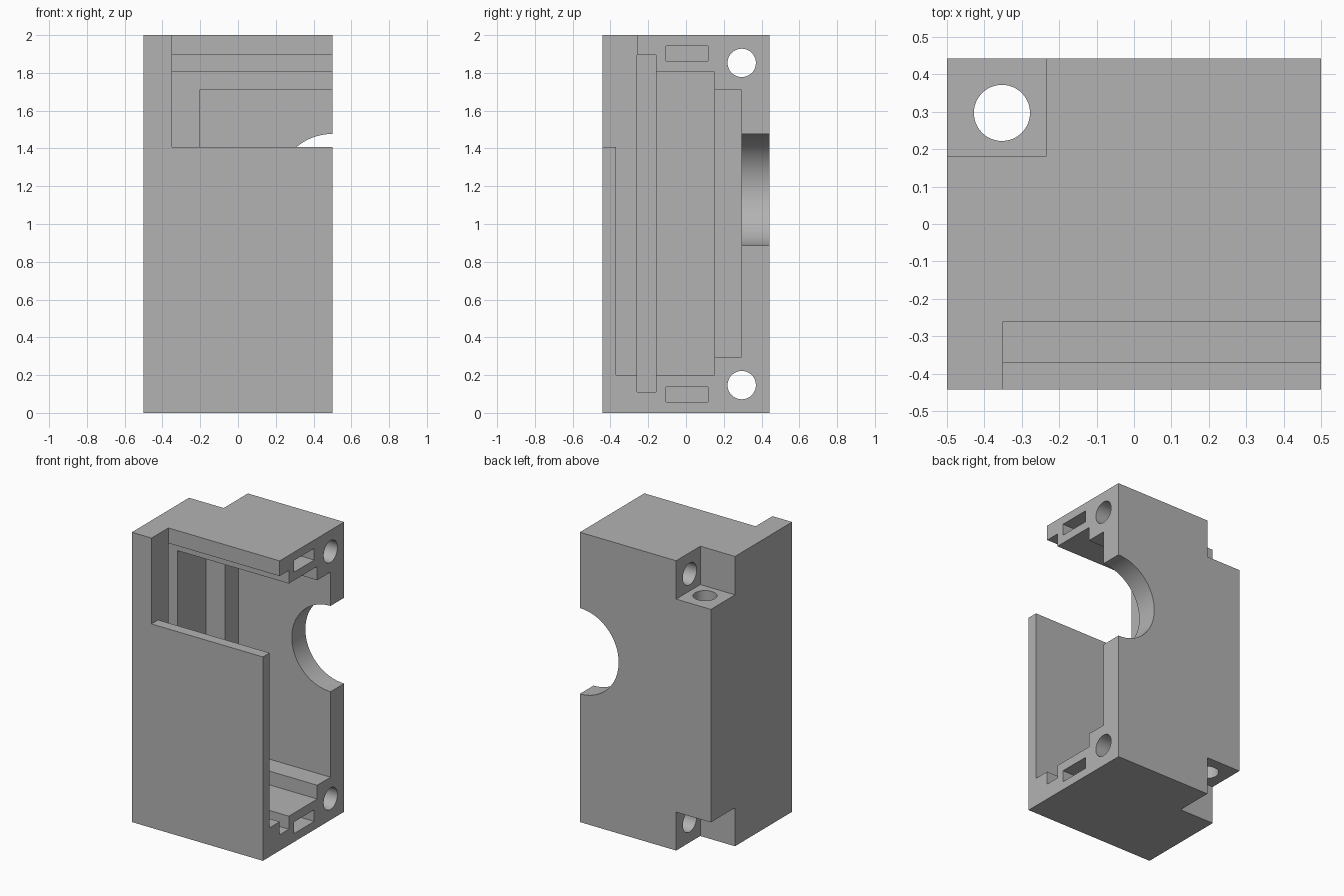
import bpy
from mathutils import Vector

cube = bpy.data.objects.get("Cube")
if cube:
    bpy.data.objects.remove(cube, do_unlink=True)

grey = bpy.data.materials.new("plain grey")
grey.use_nodes = True
colour = (0.45, 0.45, 0.45, 1)
grey.diffuse_color = colour
grey.node_tree.nodes["Principled BSDF"].inputs["Base Color"].default_value = colour


def box(name, low, high):
    low, high = Vector(low), Vector(high)
    bpy.ops.mesh.primitive_cube_add(size=1, location=(low + high) / 2)
    ob = bpy.context.object
    ob.name = name
    ob.scale = high - low
    bpy.ops.object.transform_apply(location=True, rotation=True, scale=True)
    return ob


def drill(name, centre, radius, length, axis):
    turn = {"x": (0, 1.570796, 0), "y": (1.570796, 0, 0), "z": (0, 0, 0)}[axis]
    bpy.ops.mesh.primitive_cylinder_add(
        vertices=64, radius=radius, depth=length, location=centre, rotation=turn)
    ob = bpy.context.object
    ob.name = name
    bpy.ops.object.transform_apply(location=True, rotation=True, scale=True)
    return ob


# Solid block
W, D, H = 0.5, 0.443, 2.0
OUT = 0.7  # beyond the open side
housing = box("housing", (-W, -D, 0), (W, D, H))
housing.data.materials.append(grey)

# Stepped cavity, open to one side, with a deeper plate groove
cutters = [
    box("main_cavity", (-0.35, -0.37, 0.2), (OUT, 0.15, 1.805)),
    box("plate_groove", (-0.443, -0.26, 0.11), (OUT, -0.16, 1.895)),
    box("rear_pocket", (-0.203, 0, 0.295), (OUT, 0.295, 1.71)),
    # Front opening above the front panel
    box("front_opening", (-0.35, -OUT, 1.407), (OUT, -0.26, H + 0.2)),
    box("groove_mouth", (-0.35, -0.4, 1.5), (OUT, -0.2, 1.895)),
    # Round port in the rear wall and the long upright bore
    drill("rear_port", (W, 0.4, 1.181), 0.296, 0.5, "y"),
    drill("upright_bore", (-0.353, 0.297, 1), 0.075, 3, "z"),
]

# Features repeated at the top and bottom ends
for end, mirrored in (("upper", False), ("lower", True)):
    def z(v):
        return H - v if mirrored else v
    c = 0.265
    cutters += [
        box(end + "_corner_notch", (-OUT, 0.18, min(z(H - c), z(H + 0.2))),
            (-0.235, OUT, max(z(H - c), z(H + 0.2)))),
        drill(end + "_cross_bore", (0.1, 0.295, z(1.853)), 0.075, 1.8, "x"),
        box(end + "_key_slot", (0.3, -0.105, min(z(1.862), z(1.942))),
            (OUT, 0.117, max(z(1.862), z(1.942)))),
    ]

# Cut everything out of the block
for cutter in cutters:
    cutter.hide_render = True
    mod = housing.modifiers.new(cutter.name, "BOOLEAN")
    mod.operation = "DIFFERENCE"
    mod.solver = "EXACT"
    mod.object = cutter
    bpy.context.view_layer.objects.active = housing
    bpy.ops.object.modifier_apply(modifier=mod.name)
    bpy.data.objects.remove(cutter, do_unlink=True)

bpy.ops.object.select_all(action="DESELECT")
housing.select_set(True)
bpy.context.view_layer.objects.active = housing
bpy.ops.object.shade_smooth_by_angle(angle=0.5)
